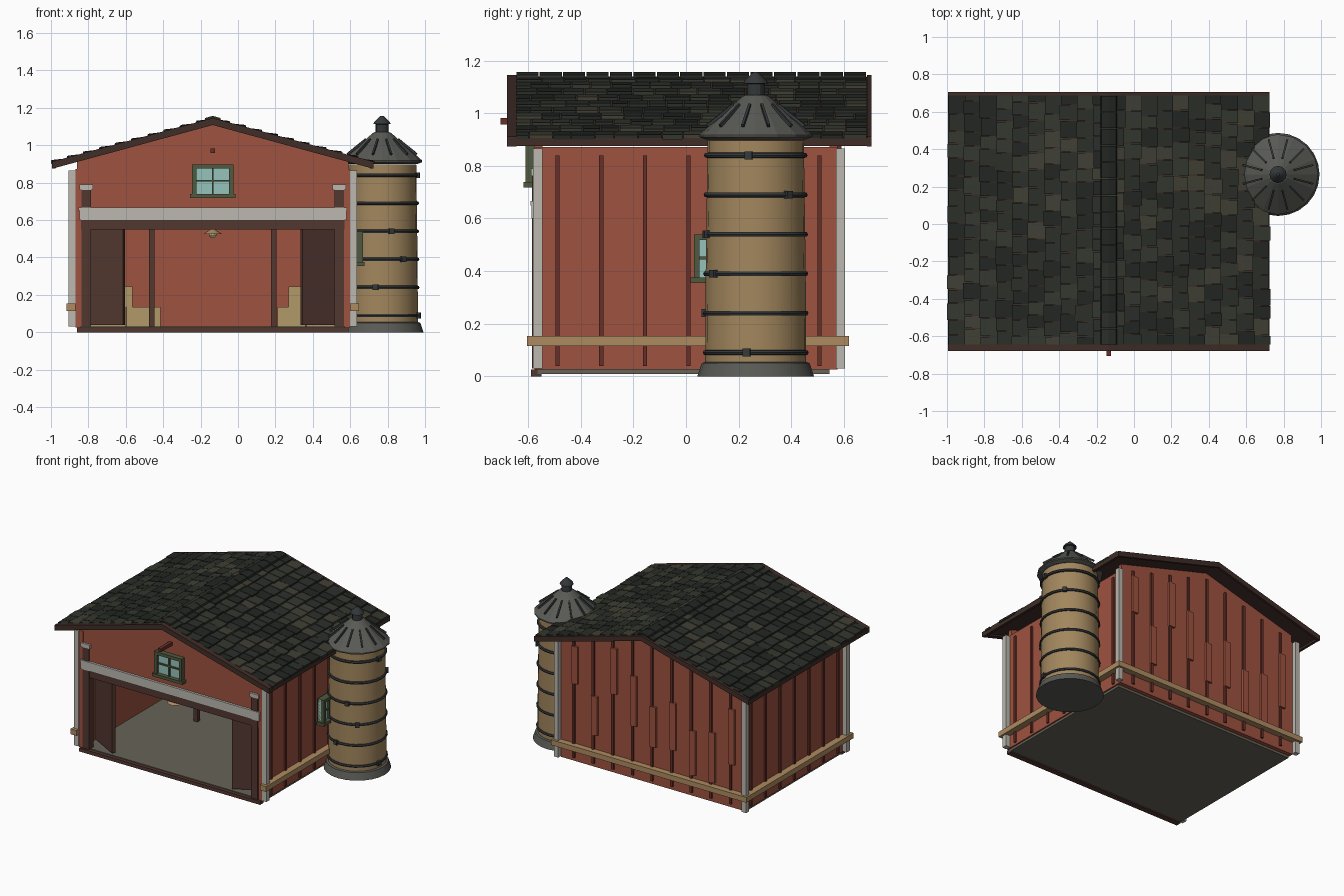
import bpy, bmesh, math, random
from mathutils import Matrix, Vector

if "Cube" in bpy.data.objects:
    bpy.data.objects.remove(bpy.data.objects["Cube"])

random.seed(4)
CX = -0.135            # barn centre line
XL, XR = -0.87, 0.60   # outer wall faces
YF, YB = -0.575, 0.575


def mat(name, r, g, b):
    m = bpy.data.materials.new(name)
    m.diffuse_color = (r, g, b, 1)
    m.use_nodes = True
    m.node_tree.nodes["Principled BSDF"].inputs["Base Color"].default_value = m.diffuse_color
    return m


RED = mat("barn_red", .34, .085, .05)
DRED = mat("dark_red", .13, .03, .022)
BROWN = mat("brown", .085, .038, .03)
FASCIA = mat("fascia_brown", .05, .026, .02)
WHITE = mat("old_white", .5, .48, .43)
TAN = mat("tan_wood", .42, .26, .12)
SILO = mat("silo_tan", .36, .24, .11)
METAL = mat("dark_metal", .035, .04, .042)
STEEL = mat("roof_steel", .1, .1, .09)
GREEN = mat("window_green", .08, .1, .05)
GLASS = mat("glass", .3, .55, .5)
FLOOR = mat("floor", .13, .125, .095)
HAY = mat("hay", .45, .32, .14)
LAMP = mat("lamp", .9, .75, .4)
SHINGLES = [mat("shingle_%d" % i, *c) for i, c in enumerate(
    [(.016, .019, .016), (.024, .027, .022), (.034, .037, .028), (.05, .05, .035)])]


def finish(name, bm, mats):
    bmesh.ops.recalc_face_normals(bm, faces=bm.faces)
    me = bpy.data.meshes.new(name)
    bm.to_mesh(me)
    bm.free()
    for m in mats:
        me.materials.append(m)
    ob = bpy.data.objects.new(name, me)
    bpy.context.collection.objects.link(ob)
    return ob


def add_prism(bm, pts, y0, y1, idx=0):
    a = [bm.verts.new((x, y0, z)) for x, z in pts]
    b = [bm.verts.new((x, y1, z)) for x, z in pts]
    n = len(pts)
    fs = [bm.faces.new(a), bm.faces.new(b[::-1])]
    fs += [bm.faces.new((a[i], b[i], b[(i + 1) % n], a[(i + 1) % n])) for i in range(n)]
    for f in fs:
        f.material_index = idx


def prism(name, pts, y0, y1, m):
    bm = bmesh.new()
    add_prism(bm, pts, y0, y1)
    return finish(name, bm, [m])


def box(name, x0, x1, y0, y1, z0, z1, m):
    return prism(name, [(x0, z0), (x1, z0), (x1, z1), (x0, z1)], y0, y1, m)


def turned(name, profile, n, loc, m, smooth=True):
    # closed solid of revolution from (radius, z) points
    bm = bmesh.new()
    rings = [[bm.verts.new((loc[0] + r * math.cos(2 * math.pi * k / n),
                            loc[1] + r * math.sin(2 * math.pi * k / n), loc[2] + z))
              for k in range(n)] for r, z in profile]
    for a, b in zip(rings, rings[1:]):
        for k in range(n):
            bm.faces.new((a[k], a[(k + 1) % n], b[(k + 1) % n], b[k]))
    bm.faces.new(rings[0])
    bm.faces.new(rings[-1])
    ob = finish(name, bm, [m])
    if smooth:
        bpy.context.view_layer.objects.active = ob
        ob.select_set(True)
        bpy.ops.object.shade_smooth_by_angle(angle=math.radians(30))
        ob.select_set(False)
    return ob


def zu(x):             # underside of the roof
    return 1.12 - .272 * abs(x - CX)


# floor and threshold
box("floor_slab", XL + .01, XR - .01, YF + .01, YB - .03, .008, .03, FLOOR)
box("threshold", XL + .01, XR - .01, -.59, -.55, 0, .025, BROWN)

# walls
box("left_wall", XL, XL + .03, YF, YB, .025, .872, RED)
box("right_wall", XR - .03, XR, YF, YB, .025, .872, RED)
for name, z, y0, y1 in (("back_wall", .025, YB - .03, YB), ("front_gable", .58, YF, YF + .03)):
    prism(name, [(XL + .01, z), (XR - .01, z), (XR - .01, zu(XR)), (CX, 1.12), (XL + .01, zu(XL))],
          y0, y1, RED)

# side battens, corner posts, rails, front posts and doors on both sides
for s, tag in ((-1, "left"), (1, "right")):
    def sx(name, a, b, *rest):
        return box(tag + "_" + name, *sorted((CX + s * a, CX + s * b)), *rest)
    for i in range(7):
        y = .01 + (i - 3) * .166
        sx("batten", .733, .746, y - .008, y + .008, .04, .84, DRED)
    for y0, y1 in ((-.582, -.545), (.57, .605)):
        sx("corner_post", .735, .77, y0, y1, .03, .866, WHITE)
    sx("rail", .735, .783, -.605, .62, .115, .153, TAN)
    sx("front_post", .65, .702, -.585, -.53, .03, .762, BROWN)
    sx("post_cap", .64, .712, -.59, -.525, .762, .79, WHITE)
    sx("jamb", .70, .735, -.578, -.54, .03, .87, RED)
    sx("inner_post", .312, .342, .175, .205, .03, zu(CX + .32), BROWN)
    # door leaf standing slightly turned into the barn
    a, b = Vector((CX + s * .475, -.55)), Vector((CX + s * .70, -.425))
    bm = bmesh.new()
    d = b - a
    bmesh.ops.create_cube(bm, size=1, matrix=Matrix.Translation(((a.x + b.x) / 2, (a.y + b.y) / 2, .3))
                          @ Matrix.Rotation(math.atan2(d.y, d.x), 4, 'Z')
                          @ Matrix.Diagonal((d.length, .025, .52, 1)))
    finish(tag + "_door", bm, [BROWN])

# hay bales at the back
for x0, x1, z0, z1 in ((-.79, -.6, .03, .135), (-.595, -.415, .03, .135), (-.76, -.565, .135, .245),
                       (.21, .36, .03, .135), (.365, .55, .03, .135), (.27, .46, .135, .245)):
    box("hay_bale", x0, x1, .38, .52, z0, z1, HAY)

# header over the opening
box("door_track", -.84, .57, -.58, -.54, .55, .6, BROWN)
box("front_beam", -.848, .58, -.588, -.53, .6, .65, WHITE)
box("front_beam_top", -.852, .584, -.592, -.53, .65, .667, WHITE)
box("lamp_stem", CX - .005, CX + .005, -.54, -.53, .54, .6, METAL)
turned("lamp_shade", [(.05, 0), (.012, .025)], 12, (CX, -.53, .525), TAN)
turned("lamp_bulb", [(.008, 0), (.02, .012), (.02, .024)], 10, (CX, -.53, .505), LAMP)
box("hoist_beam", CX - .012, CX + .012, -.705, -.5, .958, .982, DRED)


def window(name, w, h, M):
    # frame, glass and muntins: local x across, y outward, z up
    bm = bmesh.new()
    W, H = w / 2, h / 2
    t = .022

    def part(x0, x1, y0, y1, z0, z1, i=0):
        add_prism(bm, [(x0, z0), (x1, z0), (x1, z1), (x0, z1)], y0, y1, i)
    for s in (-1, 1):
        part(*sorted((s * W, s * (W - t))), -.02, .03, -H, H)
    part(-W, W, -.02, .03, H - t, H)
    part(-W - .012, W + .012, -.02, .038, -H - .005, -H + .016)
    part(-W, W, -.02, .008, -H, H, 1)
    part(-.005, .005, 0, .018, -H, H)
    part(-W, W, 0, .018, -.005, .005)
    bmesh.ops.transform(bm, matrix=M, verts=bm.verts)
    finish(name, bm, [GREEN, GLASS])


window("gable_window", .22, .175, Matrix.Translation((CX, -.58, .81)) @ Matrix.Rotation(math.pi, 4, 'Z'))
window("side_window", .16, .18, Matrix.Translation((.637, .11, .45)) @ Matrix.Rotation(-math.pi / 2, 4, 'Z'))

# back battens with repair planks
spans = [(.59, .86), (.26, .54), (.6, .93), (.41, .77), (.3, .59), (.32, .66), (.18, .5), (.17, .53), (.34, .74)]
for i, (z0, z1) in enumerate(spans):
    x = CX + (4 - i) * .157
    box("back_batten", x - .009, x + .009, YB - .002, YB + .012, .05, zu(x) - .05, DRED)
    o = .012
    box("repair_plank", x - o - .024, x - o + .024, YB - .002, YB + .016, z0, min(z1, zu(x) - .04), RED)
box("back_rail", CX - .783, CX + .783, YB, .62, .115, .153, TAN)

# roof deck, rakes and eave boards
E = .86
for name, y0, y1, a, b in (("roof_deck", -.66, .69, 0, .018), ("front_rake", -.68, -.645, -.012, .026),
                           ("back_rake", .688, .705, -.012, .026)):
    ze = zu(CX + E)
    prism(name, [(CX - E, ze + a), (CX, 1.12 + a), (CX + E, ze + a),
                 (CX + E, ze + b), (CX, 1.12 + b), (CX - E, ze + b)], y0, y1, FASCIA)
for s in (-1, 1):
    box("eave_board", *sorted((CX + s * (E - .018), CX + s * E)), -.67, .7, .876, .906, FASCIA)

# shingles in overlapping rows
bm = bmesh.new()
rows = 10
for s in (-1, 1):
    for r in range(rows):
        step = E / rows
        y = -.645
        first = True
        while y < .685:
            w = random.uniform(.065, .1) * (.6 if first and r % 2 else 1)
            first = False
            y1 = .69 if y + w > .66 else y + w
            lo = (r + 1) * step + random.uniform(-.006, .006)
            hi = max(0, r * step - .01)
            top = random.uniform(.03, .035)
            q = [(lo, .016), (hi, .012), (hi, .02), (lo, top)]
            pts = [(CX + s * d, 1.12 - .272 * d + h) for d, h in q]
            add_prism(bm, pts, y, y1 - .004, random.choice((0, 0, 1, 1, 1, 2, 2, 3)))
            y = y1
# ridge caps
n = 15
for i in range(n):
    y = -.645 + i * 1.335 / n
    pts = [(CX - .045, 1.132), (CX + .045, 1.132), (CX + .04, 1.146), (CX, 1.157), (CX - .04, 1.146)]
    add_prism(bm, pts, y, y + 1.335 / n - .005, random.choice((0, 0, 1)))
finish("shingles", bm, SHINGLES)

# silo
SX, SY = .77, .265
turned("silo_base", [(.222, 0), (.205, .05), (.19, .055)], 24, (SX, SY, 0), STEEL)
turned("silo_body", [(.192, .05), (.19, .4), (.183, .897)], 24, (SX, SY, 0), SILO)
turned("silo_roof", [(.19, .9), (.215, .91), (.215, .918), (.05, 1.065), (.04, 1.07)], 16, (SX, SY, 0), STEEL, False)
turned("silo_vent", [(.034, 1.06), (.034, 1.112), (.046, 1.114), (.042, 1.125), (.008, 1.157)], 12, (SX, SY, 0), METAL)
for i, z in enumerate((.09, .24, .39, .54, .69, .84)):
    R = .193 - .006 * z
    turned("silo_hoop", [(R - .01, z - .011), (R + .005, z - .008), (R + .009, z),
                         (R + .005, z + .008), (R - .01, z + .011)], 24, (SX, SY, 0), METAL)
    bm = bmesh.new()
    ang = math.radians((-10, -100, -55, -75 + 360, 40, -8)[i])
    bmesh.ops.create_cube(bm, size=1, matrix=Matrix.Translation((SX, SY, z)) @ Matrix.Rotation(ang, 4, 'Z')
                          @ Matrix.Translation((R + .004, 0, 0)) @ Matrix.Diagonal((.024, .028, .03, 1)))
    finish("hoop_clamp", bm, [METAL])
# raised seams on the silo roof
bm = bmesh.new()
for k in range(12):
    bmesh.ops.create_cube(bm, size=1, matrix=Matrix.Translation((SX, SY, .992))
                          @ Matrix.Rotation(2 * math.pi * (k + .5) / 12, 4, 'Z') @ Matrix.Translation((.14, 0, 0))
                          @ Matrix.Rotation(math.radians(38), 4, 'Y') @ Matrix.Diagonal((.13, .01, .012, 1)))
finish("silo_roof_seams", bm, [METAL])
